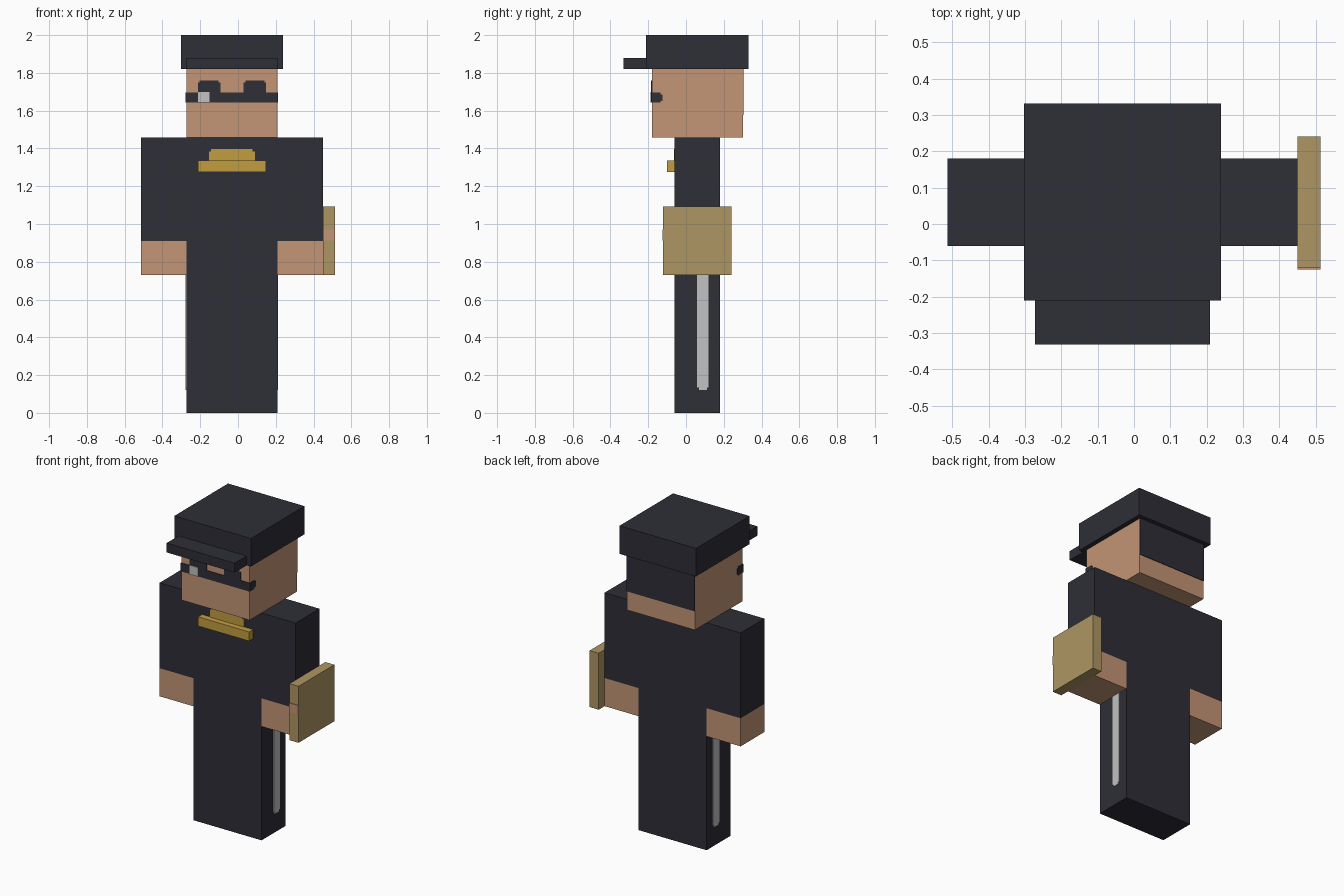
import bpy

cube = bpy.data.objects.get("Cube")
if cube:
    bpy.data.objects.remove(cube, do_unlink=True)


def material(name, rgb):
    """Flat colour given as 0-255 sRGB, stored as linear."""
    col = [((c / 255 + 0.055) / 1.055) ** 2.4 for c in rgb] + [1]
    m = bpy.data.materials.new(name)
    m.use_nodes = True
    m.diffuse_color = col
    bsdf = m.node_tree.nodes["Principled BSDF"]
    bsdf.inputs["Base Color"].default_value = col
    bsdf.inputs["Roughness"].default_value = 0.9
    return m


DARK = material("dark cloth", (46, 46, 55))
SKIN = material("skin", (195, 149, 118))
GOLD = material("gold", (194, 158, 64))
TAN = material("tan", (175, 150, 98))
GREY = material("light grey", (194, 194, 194))


def box(name, mat, x, y, z):
    """Axis-aligned box from (low, high) pairs."""
    bpy.ops.mesh.primitive_cube_add(size=1)
    o = bpy.context.object
    o.name = o.data.name = name
    for v in o.data.vertices:
        v.co = [sum(r) / 2 + c * (r[1] - r[0]) for r, c in zip((x, y, z), v.co)]
    o.data.materials.append(mat)
    return o


T = 0.004                      # thickness of painted plates
MID = -0.032                   # x of the figure's centre line
HALF = 0.241                   # half width of head and torso
LEFT, RIGHT = MID + HALF, MID - HALF
BODY_Y = (-0.06, 0.181)
HEAD_Y = (-0.181, 0.301)
NECK, CUFF, HIP = 1.457, 0.91, 0.73


def side(s, inner, outer):
    """x range between two distances from the centre line on side s."""
    return tuple(sorted((MID + s * inner, MID + s * outer)))


# Body and head
box("legs", DARK, (RIGHT, LEFT), BODY_Y, (0, HIP))
box("torso", DARK, (RIGHT, LEFT), BODY_Y, (HIP, NECK))
box("head", SKIN, (RIGHT, LEFT), HEAD_Y, (NECK, 1.83))
box("hair_back", DARK, (RIGHT, LEFT), (HEAD_Y[1], HEAD_Y[1] + T), (1.578, 1.82))

# Cap
box("cap", DARK, (RIGHT - 0.03, LEFT + 0.03), (-0.211, 0.332), (1.82, 2.0))
box("cap_brim", DARK, (RIGHT, LEFT), (-0.332, -0.211), (1.82, 1.88))

# Arms, trouser stripes and the temples of the glasses, on both sides
for s, label in ((1, "left"), (-1, "right")):
    arm = side(s, HALF, 2 * HALF)
    plate = side(s, HALF, HALF + T)
    box(label + "_sleeve", DARK, arm, BODY_Y, (CUFF, NECK))
    box(label + "_hand", SKIN, arm, BODY_Y, (HIP, CUFF))
    box(label + "_stripe", GREY, plate, (0.058, 0.12), (0.135, HIP))
    box(label + "_stripe_tip", GREY, plate, (0.068, 0.11), (0.122, 0.135))
    box(label + "_temple", DARK, plate, (HEAD_Y[0] - T, -0.135), (1.642, 1.696))
    box(label + "_temple_tip", DARK, plate, (-0.135, -0.124), (1.652, 1.686))
    # Upper part of each lens, with a narrower top step
    lens = MID + s * 0.121
    face = (HEAD_Y[0] - T, HEAD_Y[0])
    box(label + "_lens", DARK, (lens - 0.06, lens + 0.06), face, (1.696, 1.748))
    box(label + "_lens_top", DARK, (lens - 0.05, lens + 0.05), face, (1.748, 1.76))

# Glasses band and glint
box("glasses_band", DARK, (RIGHT, LEFT), (HEAD_Y[0] - T, HEAD_Y[0]), (1.642, 1.696))
box("glasses_glint", GREY, (-0.213, -0.152),
    (HEAD_Y[0] - 2 * T, HEAD_Y[0] - T), (1.642, 1.7))

# Chest badge: raised bar with a painted plate above
box("badge_bar", GOLD, (MID - 0.181, MID + 0.181), (-0.1, -0.06), (1.276, 1.335))
front = (BODY_Y[0] - T, BODY_Y[0])
box("badge_plate", GOLD, (MID - 0.121, MID + 0.121), front, (1.335, 1.385))
box("badge_plate_top", GOLD, (MID - 0.11, MID + 0.11), front, (1.385, 1.398))

# Panel on the left arm, with a painted patch on its front edge
PANEL_X = (0.45, 0.514)
box("arm_panel", TAN, PANEL_X, (-0.121, 0.241), (HIP, 1.092))
box("arm_panel_patch", SKIN, PANEL_X, (-0.121 - T, -0.121), (0.912, 0.97))
